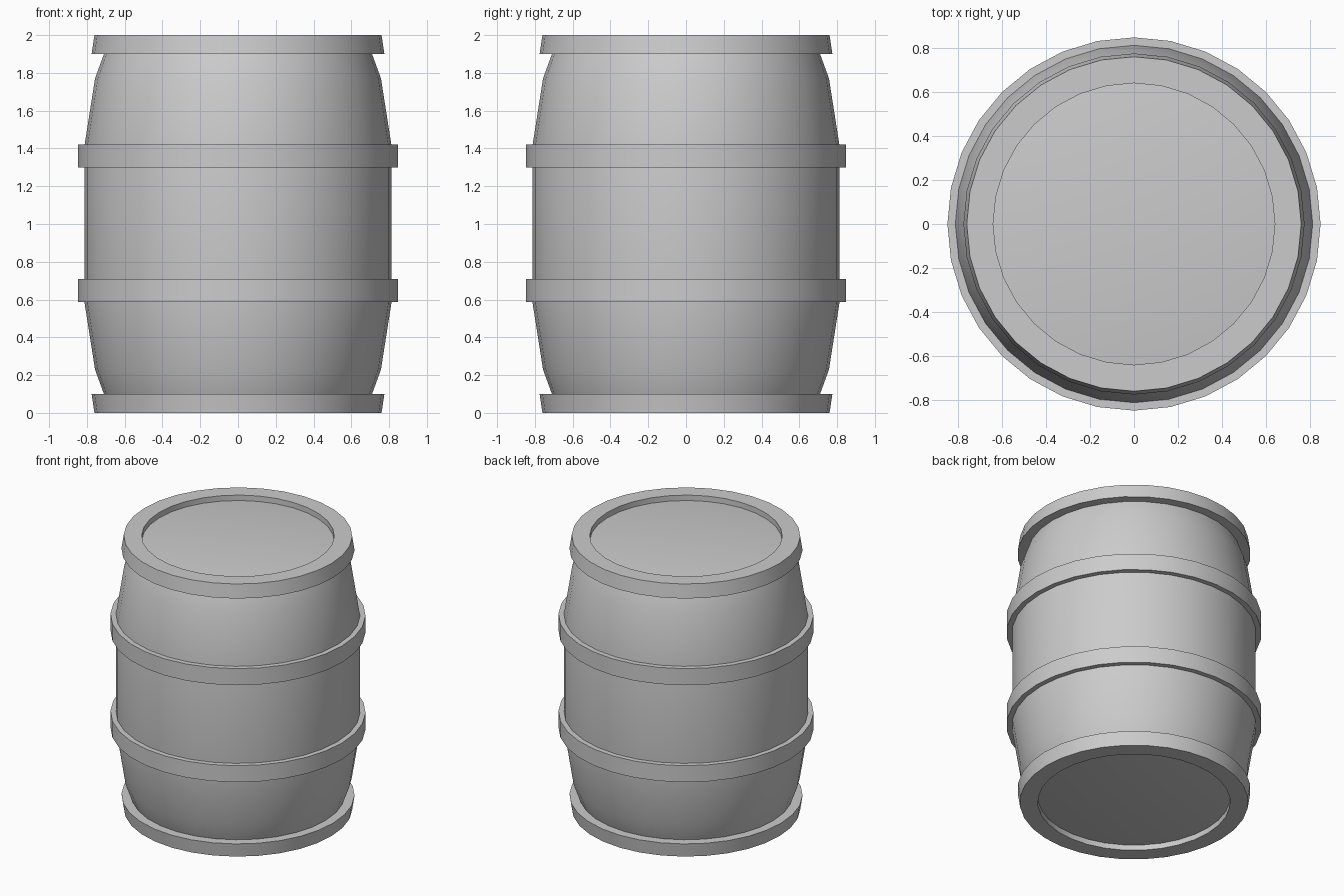
import bpy, bmesh
from math import cos, sin, tau, radians

if "Cube" in bpy.data.objects:
    bpy.data.objects.remove(bpy.data.objects["Cube"])

SIDES = 32


def lathe(name, profile, ring=False):
    """Revolve (radius, z) points; ring closes the profile, otherwise ends are capped."""
    bm = bmesh.new()
    loops = [[bm.verts.new((r * cos(tau * i / SIDES), r * sin(tau * i / SIDES), z))
              for i in range(SIDES)] for r, z in profile]
    pairs = list(zip(loops, loops[1:]))
    if ring:
        pairs.append((loops[-1], loops[0]))
    else:
        bm.faces.new(loops[0])
        bm.faces.new(loops[-1])
    for a, b in pairs:
        for i in range(SIDES):
            j = (i + 1) % SIDES
            bm.faces.new((a[i], a[j], b[j], b[i]))
    bmesh.ops.recalc_face_normals(bm, faces=bm.faces)
    mesh = bpy.data.meshes.new(name)
    bm.to_mesh(mesh)
    bm.free()
    obj = bpy.data.objects.new(name, mesh)
    bpy.context.collection.objects.link(obj)
    bpy.ops.object.select_all(action='DESELECT')
    obj.select_set(True)
    bpy.context.view_layer.objects.active = obj
    bpy.ops.object.shade_smooth_by_angle(angle=radians(30))
    return obj


# Bulging body, its ends recessed inside the rims as the barrel heads
half = [(0.64, 0.04), (0.69, 0.05), (0.71, 0.10), (0.757, 0.23), (0.812, 0.58)]
lathe("barrel_body", half + [(r, 2 - z) for r, z in reversed(half)])

# Flared end rims
rim = [(0.64, 0.0), (0.76, 0.0), (0.775, 0.10), (0.64, 0.10)]
lathe("bottom_rim", rim, ring=True)
lathe("top_rim", [(r, 2 - z) for r, z in rim], ring=True)

# Two straight hoops around the belly
for name, low, high in (("lower_hoop", 0.587, 0.708), ("upper_hoop", 1.298, 1.42)):
    lathe(name, [(0.79, low), (0.848, low), (0.848, high), (0.79, high)], ring=True)
